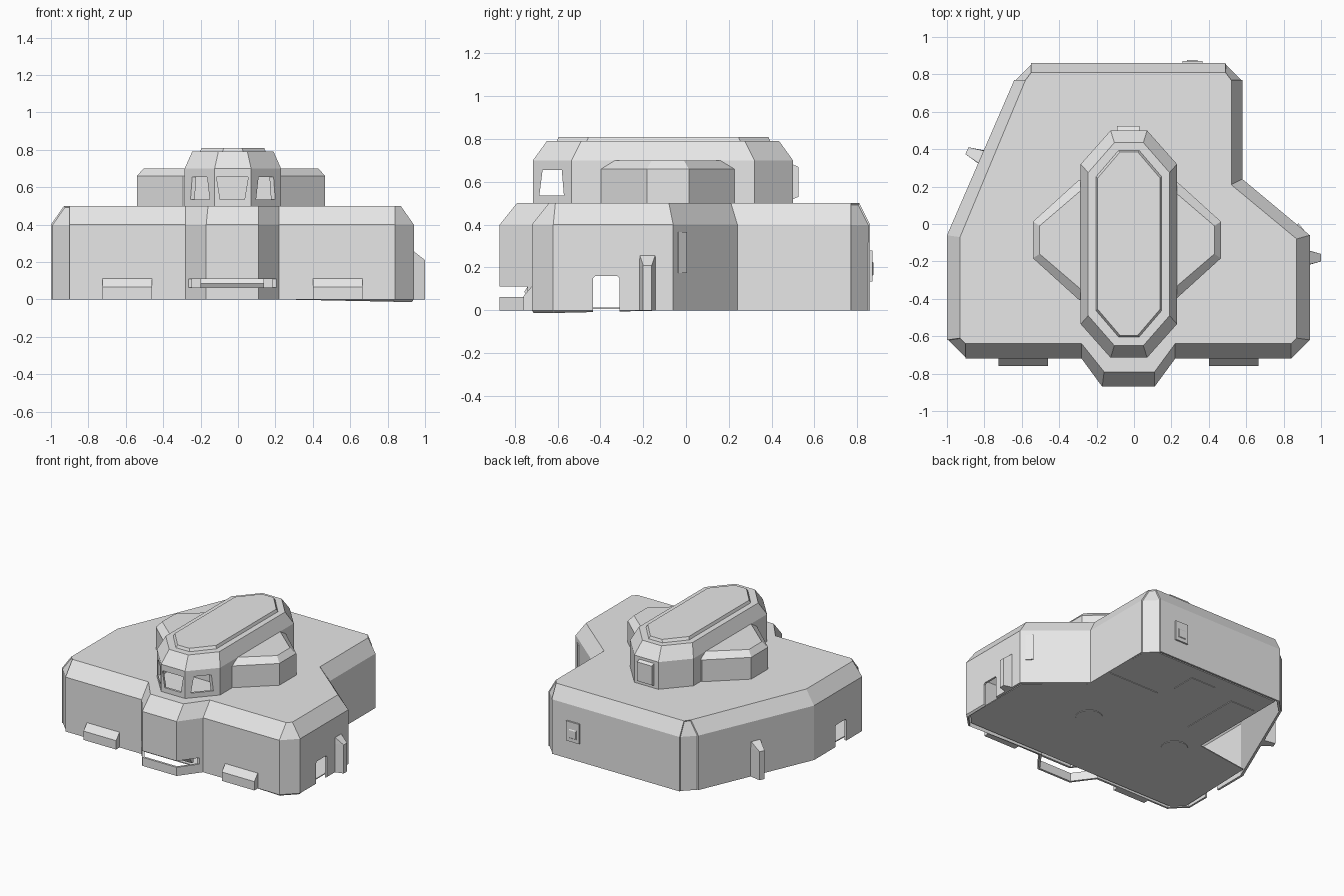
import bpy, bmesh, math

if "Cube" in bpy.data.objects:
    bpy.data.objects.remove(bpy.data.objects["Cube"])

GREY = bpy.data.materials.new("light_grey")
GREY.use_nodes = True
GREY.diffuse_color = (0.8, 0.8, 0.8, 1)
GREY.node_tree.nodes["Principled BSDF"].inputs["Base Color"].default_value = (0.8, 0.8, 0.8, 1)


def loft(name, rings, axis="z", open_bottom=False, panels=()):
    """Join equal outlines [(points, level), ...] along an axis; panels are edges to recess."""
    place = {"x": lambda u, v, w: (w, u, v),
             "y": lambda u, v, w: (u, w, v),
             "z": lambda u, v, w: (u, v, w)}[axis]
    bm = bmesh.new()
    loops = [[bm.verts.new(place(u, v, w)) for u, v in pts] for pts, w in rings]
    n = len(loops[0])
    strips = {}
    for a, b in zip(loops, loops[1:]):
        for i in range(n):
            j = (i + 1) % n
            strips.setdefault(i, []).append(bm.faces.new((a[i], a[j], b[j], b[i])))
    bm.faces.new(loops[-1])
    if not open_bottom:
        bm.faces.new(loops[0][::-1])
        bmesh.ops.recalc_face_normals(bm, faces=bm.faces)
    for i in panels:
        bmesh.ops.inset_region(bm, faces=strips[i], thickness=0.007, depth=-0.006)
    mesh = bpy.data.meshes.new(name)
    bm.to_mesh(mesh)
    bm.free()
    mesh.materials.append(GREY)
    obj = bpy.data.objects.new(name, mesh)
    bpy.context.collection.objects.link(obj)
    return obj


def rect(x0, x1, y0, y1):
    return [(x0, y0), (x1, y0), (x1, y1), (x0, y1)]


def octagon(x0, x1, y0, y1, cx, cy):
    return [(x0 + cx, y0), (x1 - cx, y0), (x1, y0 + cy), (x1, y1 - cy),
            (x1 - cx, y1), (x0 + cx, y1), (x0, y1 - cy), (x0, y0 + cy)]


def apply(obj, mod):
    bpy.context.view_layer.objects.active = obj
    bpy.ops.object.modifier_apply(modifier=mod.name)


def hollow(obj, cutters):
    """Give an open shell thickness, then cut its openings."""
    mod = obj.modifiers.new("walls", "SOLIDIFY")
    mod.thickness, mod.offset = 0.018, -1
    apply(obj, mod)
    for cutter in cutters:
        cutter.hide_render = True
        mod = obj.modifiers.new("opening", "BOOLEAN")
        mod.operation, mod.solver, mod.object = "DIFFERENCE", "EXACT", cutter
        apply(obj, mod)
        bpy.data.objects.remove(cutter)


# Main hull: nose, flat sides, notch at the rear, bevelled top edge
base = [(-.17, -.87), (.11, -.87), (.22, -.72), (.84, -.72), (.94, -.62),
        (.94, -.06), (.58, .24), (.58, .77), (.49, .86), (-.55, .86),
        (-.64, .77), (-1, -.06), (-1, -.62), (-.9, -.72), (-.28, -.72)]
roof = [(-.16, -.79), (.11, -.79), (.22, -.64), (.84, -.64), (.87, -.61),
        (.87, -.08), (.52, .21), (.52, .77), (.49, .81), (-.55, .81),
        (-.58, .77), (-.93, -.07), (-.93, -.61), (-.9, -.64), (-.28, -.64)]
hull = loft("hull", [(base, 0), (base, .4), (roof, .5)],
            open_bottom=True, panels=(3, 7, 9, 12))
door = [(-.435, -.05), (-.31, -.05), (-.31, .15), (-.32, .16), (-.425, .16), (-.435, .15)]
hollow(hull, [
    loft("door_cutter", [(door, -1.2), (door, 1.2)], "x"),
    loft("nose_slot_cutter", [(rect(-.3, .24, -.95, -.74), .063),
                              (rect(-.3, .24, -.95, -.74), .11)])])

# Bar inside the nose slot
bar = [(-.72, .05), (-.72, .12), (-.735, .12), (-.755, .086), (-.735, .05)]
loft("nose_slot_bar", [(bar, -.2), (bar, .14)], "x")

# Floor with thin access panels below
deck = [(-.97, -.62), (-.9, -.69), (.84, -.69), (.91, -.61), (.91, -.07), (.56, .23),
        (.56, .76), (.48, .83), (-.53, .83), (-.53, .06), (-.95, 0)]
loft("floor", [(deck, .005), (deck, .012)])
hatches = [rect(.15, .58, .2, .42), rect(-.1, .1, .54, .72), rect(-.5, -.3, .2, .65)]
for cx, cy in ((.29, -.12), (-.41, -.07)):
    hatches.append([(cx + .09 * math.cos(k * math.pi / 8),
                     cy + .09 * math.sin(k * math.pi / 8)) for k in range(16)])
for outline in hatches:
    loft("floor_hatch", [(outline, .001), (outline, .006)])

# Tower shell with cut windows
wall = octagon(-.285, .23, -.715, .5, .16, .18)
crown = octagon(-.245, .19, -.65, .435, .14, .16)
tower = loft("tower", [(wall, .49), (wall, .7), (crown, .79)], open_bottom=True)
front_pane = [(-.095, .535), (.035, .535), (.055, .655), (-.115, .655)]
side_pane = [(-.685, .535), (-.57, .535), (-.58, .655), (-.67, .655)]
hollow(tower, [
    loft("front_window_cutter", [(front_pane, -.8), (front_pane, -.62)], "y"),
    loft("side_window_cutter", [(side_pane, -.4), (side_pane, .35)], "x")])
loft("tower_roof_plate", [(octagon(-.205, .15, -.605, .395, .12, .14), .785),
                          (octagon(-.195, .14, -.595, .385, .12, .14), .81)])

# Low wings either side of the tower
wing = octagon(-.54, .465, -.405, .235, .245, .222)
wing_top = octagon(-.505, .43, -.37, .2, .245, .21)
loft("tower_wings", [(wing, .49), (wing, .66), (wing_top, .7)])

# Front sills with sloped tops
sill = [(-.71, 0), (-.71, .112), (-.72, .112), (-.76, .065), (-.76, 0)]
for x0, x1 in ((-.725, -.46), (.4, .665)):
    loft("front_sill", [(sill, x0), (sill, x1)], "x")


# Tapered buttresses on both side walls
def buttress(name, x, y, angle, reach):
    foot = [(-.01, -.04), (reach, -.02), (reach, .02), (-.01, .04)]
    tip = [(-.01, -.04), (.002, -.035), (.002, .035), (-.01, .04)]
    obj = loft(name, [(foot, 0), (foot, .21), (tip, .255)])
    obj.location, obj.rotation_euler = (x, y, 0), (0, 0, angle)


buttress("left_buttress", .94, -.18, 0, .06)
buttress("right_buttress", -.82, .36, math.radians(156.5), .08)

# Rear panels: raised frame with a smaller sloped cover
loft("rear_panel", [(rect(.26, .365, .135, .28), .85), (rect(.26, .365, .135, .28), .872)], "y")
loft("rear_panel_cover", [(rect(.28, .345, .16, .23), .87), (rect(.285, .34, .165, .22), .876)], "y")
loft("tower_rear_panel", [(rect(-.09, .03, .515, .685), .49),
                          (rect(-.09, .03, .53, .67), .525)], "y")

# Thin tall plate on the slanted notch wall
plate = loft("notch_plate", [(rect(-.026, .026, .175, .365), -.002),
                             (rect(-.026, .026, .175, .365), .006)], "y")
plate.location = (.891, -.02, 0)
plate.rotation_euler = (0, 0, math.atan2(-.36, .30))
